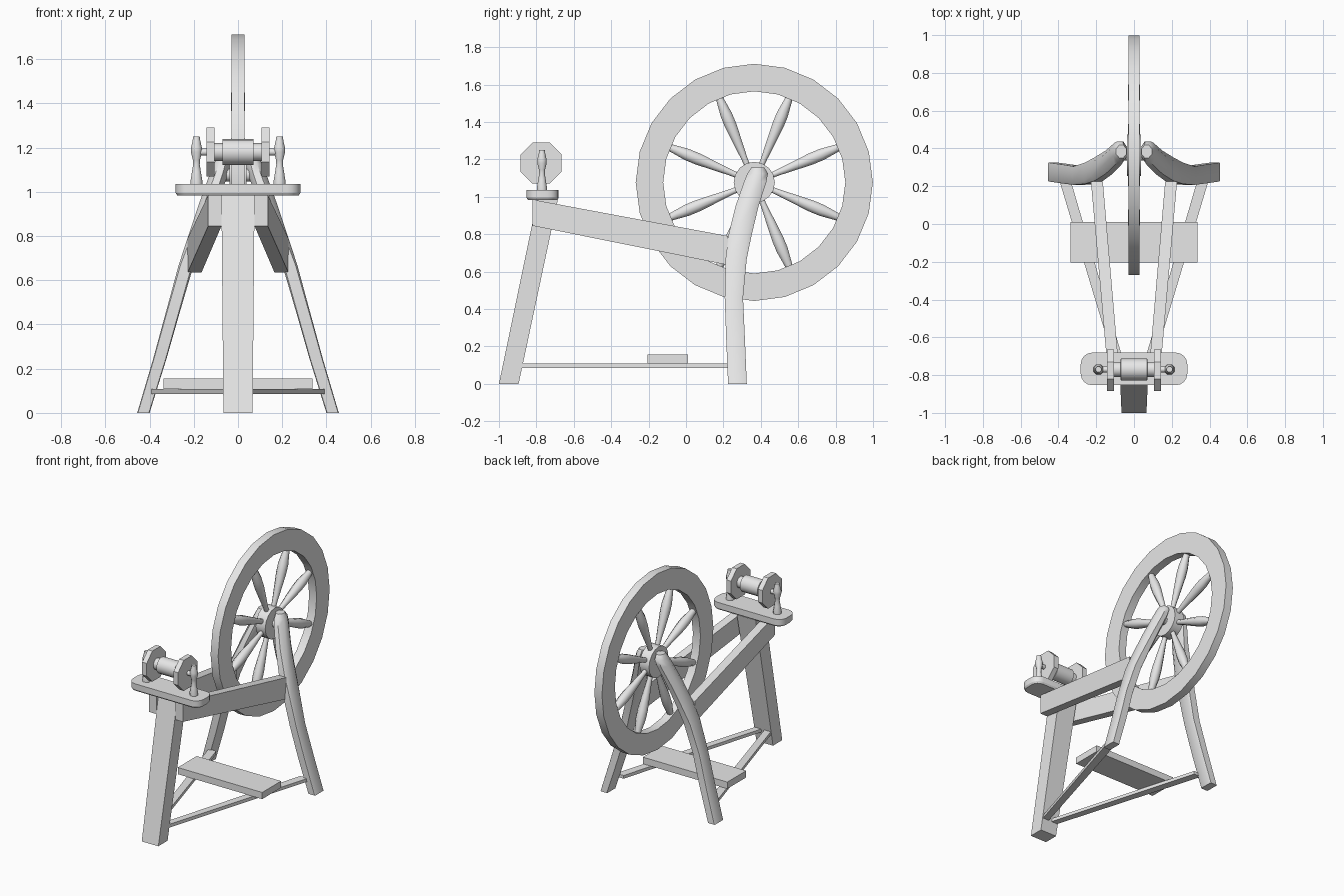
import bpy, bmesh, math
from mathutils import Vector, Matrix

if "Cube" in bpy.data.objects:
    bpy.data.objects.remove(bpy.data.objects["Cube"])

wood = bpy.data.materials.new("grey_wood")
wood.diffuse_color = (0.8, 0.8, 0.8, 1)
wood.use_nodes = True
wood.node_tree.nodes["Principled BSDF"].inputs["Base Color"].default_value = wood.diffuse_color


def finish(name, bm, angle=32):
    bmesh.ops.remove_doubles(bm, verts=bm.verts, dist=1e-5)
    bmesh.ops.recalc_face_normals(bm, faces=bm.faces)
    me = bpy.data.meshes.new(name)
    bm.to_mesh(me)
    bm.free()
    me.materials.append(wood)
    ob = bpy.data.objects.new(name, me)
    bpy.context.collection.objects.link(ob)
    bpy.ops.object.select_all(action='DESELECT')
    ob.select_set(True)
    bpy.context.view_layer.objects.active = ob
    bpy.ops.object.shade_smooth_by_angle(angle=math.radians(angle))
    return ob


def loft(bm, rings, closed=False):
    """Skin equal-length rings of points; cap the ends unless closed."""
    vr = [[bm.verts.new(p) for p in r] for r in rings]
    n = len(vr[0])
    pairs = list(zip(vr, vr[1:])) + ([(vr[-1], vr[0])] if closed else [])
    for a, b in pairs:
        for i in range(n):
            j = (i + 1) % n
            bm.faces.new((a[i], a[j], b[j], b[i]))
    if not closed:
        bm.faces.new(vr[0])
        bm.faces.new(vr[-1])


def turned(bm, profile, sides, mat, phase=0.0):
    """Turn a (radius, height) profile around local z, then place it."""
    rings = []
    for r, h in profile:
        angs = [2 * math.pi * i / sides + phase for i in range(sides)]
        rings.append([mat @ Vector((r * math.cos(a), r * math.sin(a), h)) for a in angs])
    loft(bm, rings)


def rect(x0, x1, y0, y1, z):
    return [(x0, y0, z), (x1, y0, z), (x1, y1, z), (x0, y1, z)]


def mirror(points, s):
    return [(p[0] * s, p[1], p[2]) for p in points]


along_x = Matrix.Rotation(math.pi / 2, 4, 'Y')
hub_at = Matrix.Translation((0, 0.365, 1.077))

# Wheel rim: square section swept round the axle
bm = bmesh.new()
rings = []
for i in range(24):
    a = 2 * math.pi * i / 24
    c, s = math.cos(a), math.sin(a)
    rings.append([hub_at @ Vector((x, r * c, r * s))
                  for x, r in ((-0.03, 0.487), (0.03, 0.487), (0.03, 0.634), (-0.03, 0.634))])
loft(bm, rings, closed=True)
finish("wheel_rim", bm)

# Wheel hub and axle
bm = bmesh.new()
turned(bm, [(0.11, -0.038), (0.11, 0.038)], 16, hub_at @ along_x)
turned(bm, [(0.03, -0.07), (0.03, 0.07)], 12, hub_at @ along_x)
finish("wheel_hub", bm)

# Eight turned spokes
bm = bmesh.new()
for i in range(8):
    m = hub_at @ Matrix.Rotation(math.radians(22.5 + 45 * i), 4, 'X')
    turned(bm, [(0.016, 0.08), (0.018, 0.14), (0.026, 0.23), (0.034, 0.33),
                (0.034, 0.39), (0.026, 0.45), (0.02, 0.495)], 8, m, math.pi / 8)
finish("spokes", bm, 50)

# Curved rear legs: x inner, x outer, y front, y back, z, corner cut
stations = [(0.40, 0.456, 0.225, 0.325, 0.0, 0.06),
            (0.325, 0.385, 0.215, 0.315, 0.24, 0.06),
            (0.262, 0.325, 0.207, 0.305, 0.46, 0.08),
            (0.20, 0.268, 0.212, 0.325, 0.67, 0.12),
            (0.15, 0.225, 0.228, 0.352, 0.80, 0.2),
            (0.09, 0.175, 0.265, 0.388, 0.95, 0.28),
            (0.045, 0.128, 0.31, 0.43, 1.08, 0.3),
            (0.035, 0.11, 0.328, 0.438, 1.125, 0.3),
            (0.04, 0.095, 0.35, 0.418, 1.157, 0.3)]
for side, s in (("right", 1), ("left", -1)):
    bm = bmesh.new()
    rings = []
    for x0, x1, y0, y1, z, c in stations:
        cx, cy = (x1 - x0) * c, (y1 - y0) * c
        ring = [(x0 + cx, y0, z), (x1 - cx, y0, z), (x1, y0 + cy, z), (x1, y1 - cy, z),
                (x1 - cx, y1, z), (x0 + cx, y1, z), (x0, y1 - cy, z), (x0, y0 + cy, z)]
        rings.append(mirror(ring, s))
    loft(bm, rings)
    finish("rear_leg_" + side, bm, 50)

    # Sloping side beam
    bm = bmesh.new()
    front = [(0.075, -0.82, 0.845), (0.135, -0.82, 0.845),
             (0.135, -0.82, 0.985), (0.075, -0.82, 0.985)]
    back = [(0.165, 0.225, 0.635), (0.228, 0.225, 0.635),
            (0.228, 0.225, 0.79), (0.165, 0.225, 0.79)]
    loft(bm, [mirror(front, s), mirror(back, s)])
    finish("side_beam_" + side, bm)

    # Thin floor stretcher
    bm = bmesh.new()
    front = [(0.005, -0.90, 0.085), (0.055, -0.90, 0.085),
             (0.055, -0.90, 0.108), (0.005, -0.90, 0.108)]
    back = [(0.335, 0.23, 0.085), (0.395, 0.23, 0.085),
            (0.395, 0.23, 0.108), (0.335, 0.23, 0.108)]
    loft(bm, [mirror(front, s), mirror(back, s)])
    finish("stretcher_" + side, bm)

    # Turned bobbin post
    bm = bmesh.new()
    turned(bm, [(0.029, 1.03), (0.029, 1.05), (0.022, 1.09), (0.016, 1.125), (0.018, 1.145),
                (0.027, 1.18), (0.027, 1.20), (0.019, 1.23), (0.016, 1.25)],
           8, Matrix.Translation((0.188 * s, -0.77, 0)), math.pi / 8)
    finish("bobbin_post_" + side, bm, 50)

    # Octagonal bobbin flange
    bm = bmesh.new()
    turned(bm, [(0.119, 0.107), (0.119, 0.143)], 8,
           Matrix.Translation((0, -0.775, 1.18)) @ Matrix.Rotation(s * math.pi / 2, 4, 'Y'),
           math.pi / 8)
    finish("bobbin_flange_" + side, bm)

# Leaning front leg
bm = bmesh.new()
loft(bm, [rect(-0.066, 0.066, -1.0, -0.895, 0.0), rect(-0.075, 0.075, -0.795, -0.685, 0.985)])
finish("front_leg", bm)

# Table with rounded ends
bm = bmesh.new()
rings = []
for z, inset in ((0.983, 0.008), (0.995, 0.0), (1.036, 0.0)):
    ring = []
    for k in range(4):
        sx, sy = ((1, 1), (-1, 1), (-1, -1), (1, -1))[k]
        for j in range(5):
            a = math.radians(90 * k + 22.5 * j)
            r = 0.06 - inset
            ring.append((sx * 0.222 + r * math.cos(a), -0.767 + sy * 0.026 + r * math.sin(a), z))
    rings.append(ring)
loft(bm, rings)
finish("bobbin_table", bm)

# Bobbin core and shaft
bm = bmesh.new()
turned(bm, [(0.016, -0.19), (0.016, -0.11), (0.04, -0.109), (0.04, -0.071), (0.058, -0.07),
            (0.058, 0.07), (0.04, 0.071), (0.04, 0.109), (0.016, 0.11), (0.016, 0.19)],
       16, Matrix.Translation((0, -0.77, 1.18)) @ along_x)
finish("bobbin_core", bm)

# Foot treadle
bm = bmesh.new()
loft(bm, [rect(-0.336, 0.336, -0.205, 0.01, 0.108), rect(-0.336, 0.336, -0.205, 0.01, 0.156)])
finish("treadle", bm)
